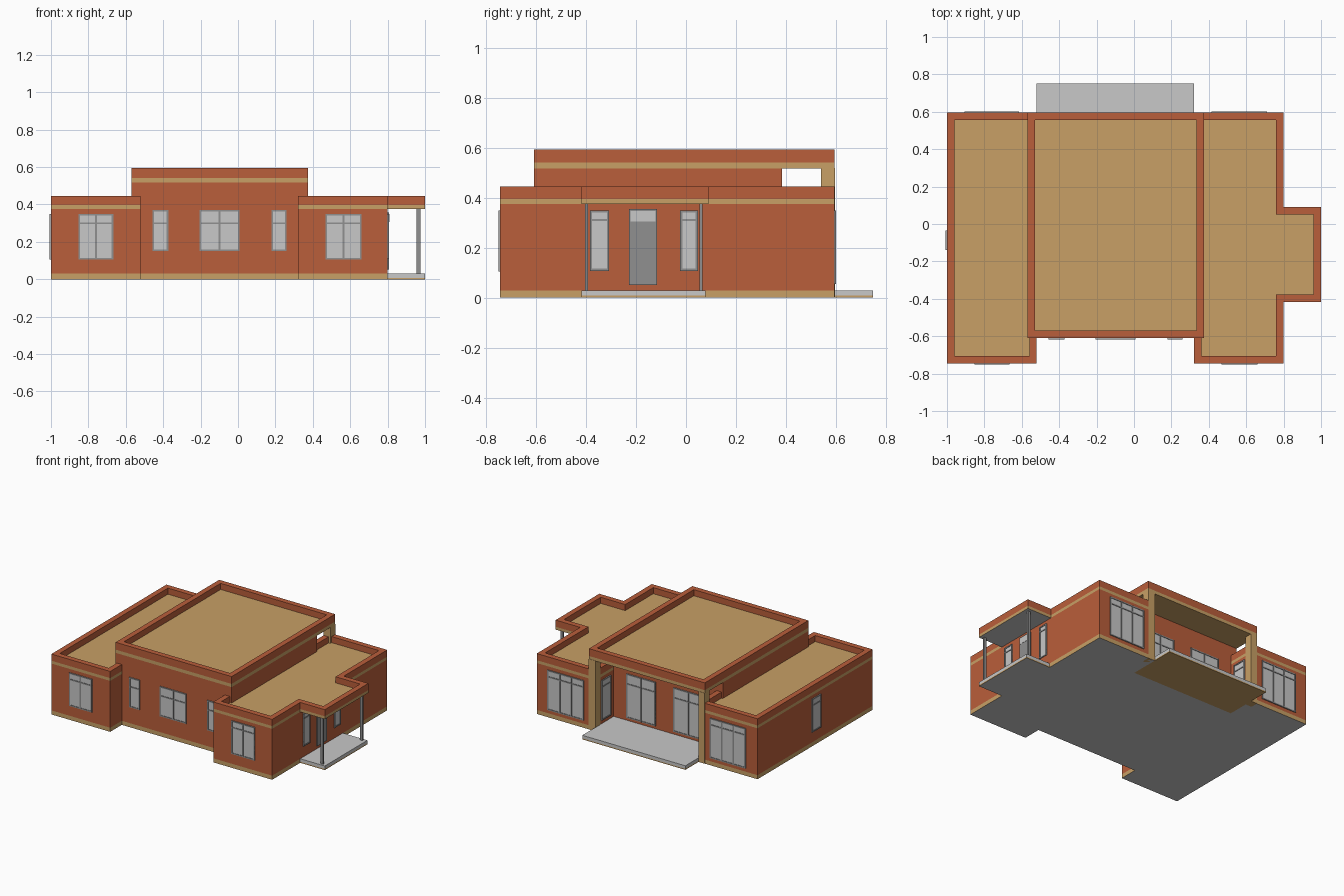
import bpy, bmesh
from mathutils import Vector

if "Cube" in bpy.data.objects:
    bpy.data.objects.remove(bpy.data.objects["Cube"])


def material(name, r, g, b):
    m = bpy.data.materials.new(name)
    m.diffuse_color = (r, g, b, 1)
    m.use_nodes = True
    m.node_tree.nodes["Principled BSDF"].inputs["Base Color"].default_value = m.diffuse_color
    return m


MATS = [material("brick", 0.491, 0.112, 0.043),
        material("sand", 0.578, 0.352, 0.133),
        material("light_grey", 0.578, 0.578, 0.578),
        material("mid_grey", 0.279, 0.279, 0.279)]
BRICK, SAND, LIGHT, GREY = range(4)


def finish(name, bm):
    mesh = bpy.data.meshes.new(name)
    bm.to_mesh(mesh)
    bm.free()
    for m in MATS:
        mesh.materials.append(m)
    ob = bpy.data.objects.new(name, mesh)
    bpy.context.collection.objects.link(ob)
    return ob


def rect(x0, x1, y0, y1):
    return [(x0, y0), (x1, y0), (x1, y1), (x0, y1)]


def inset(outline, t):
    # move a counter-clockwise right-angled outline inward
    pts = [Vector(p) for p in outline]
    out = []
    for i, p in enumerate(pts):
        a = (p - pts[i - 1]).normalized()
        b = (pts[(i + 1) % len(pts)] - p).normalized()
        out.append(p + t * (Vector((-a.y, a.x)) + Vector((-b.y, b.x))))
    return out


def prism(name, outline, z0, strips, bottom, top=None, roof_z=None):
    # stacked wall strips (top height, colour); optional parapet with sunken roof
    bm = bmesh.new()

    def ring(pts, z):
        return [bm.verts.new((p[0], p[1], z)) for p in pts]

    def bridge(a, b, mat):
        for i in range(len(a)):
            j = (i + 1) % len(a)
            bm.faces.new((a[i], a[j], b[j], b[i])).material_index = mat

    low = ring(outline, z0)
    bm.faces.new(low[::-1]).material_index = bottom
    for z, mat in strips:
        high = ring(outline, z)
        bridge(low, high, mat)
        low = high
    if roof_z is not None:
        inner = inset(outline, 0.04)
        rim = ring(inner, strips[-1][0])
        floor = ring(inner, roof_z)
        bridge(low, rim, BRICK)
        bridge(rim, floor, BRICK)
        bm.faces.new(floor).material_index = SAND
    elif top is not None:
        bm.faces.new(low).material_index = top
    return finish(name, bm)


def add_box(bm, corners, mat):
    a, b = corners
    vs = [bm.verts.new((x, y, z)) for x in (a[0], b[0]) for y in (a[1], b[1]) for z in (a[2], b[2])]
    new = [bm.faces.new([vs[i] for i in q]) for q in
           ((0, 1, 3, 2), (4, 6, 7, 5), (0, 4, 5, 1), (2, 3, 7, 6), (0, 2, 6, 4), (1, 5, 7, 3))]
    for f in new:
        f.material_index = mat
    bmesh.ops.recalc_face_normals(bm, faces=new)


def window(name, axis, wall, side, u0, u1, z0, z1, panes=1, transom=0.30, w=0.009, door=False):
    # plate on a wall: axis is the wall's normal axis, side is its direction
    bm = bmesh.new()

    def plate(a, b, c, d, depth, mat):
        w0, w1 = wall - 0.002 * side, wall + depth * side
        if axis == 'x':
            add_box(bm, ((w0, a, c), (w1, b, d)), mat)
        else:
            add_box(bm, ((a, w0, c), (b, w1, d)), mat)

    if door:
        plate(u0, u1, z0, z1, 0.008, GREY)
        plate(u0 + 0.006, u1 - 0.006, transom, z1 - 0.008, 0.0095, LIGHT)
        return finish(name, bm)
    plate(u0, u1, z0, z1, 0.003, LIGHT)
    for i in range(panes + 1):
        c = u0 + w / 2 + (u1 - u0 - w) * i / panes
        plate(c - w / 2, c + w / 2, z0, z1, 0.007, GREY)
    for c in (z0 + w / 2, transom, z1 - w / 2):
        plate(u0, u1, c - w / 2, c + w / 2, 0.0065, GREY)
    return finish(name, bm)


def box(name, a, b, mat):
    bm = bmesh.new()
    add_box(bm, (a, b), mat)
    return finish(name, bm)


# walls with sand plinth
WALL = [(0.03, SAND), (0.375, BRICK)]
prism("left_wing_walls", rect(-1, -0.52, -0.745, 0.595), 0, WALL, LIGHT)
prism("right_wing_walls", rect(0.32, 0.80, -0.745, 0.595), 0, WALL, LIGHT)
prism("centre_walls", rect(-0.52, 0.32, -0.61, 0.385), 0, [(0.03, SAND), (0.39, BRICK)], LIGHT)
prism("centre_upper_walls", rect(-0.57, 0.375, -0.61, 0.385), 0.39, [(0.517, BRICK)], BRICK)

# parapet roofs
EDGE = [(0.396, SAND), (0.445, BRICK)]
prism("left_wing_roof", rect(-1, -0.52, -0.745, 0.595), 0.375, EDGE, LIGHT, roof_z=0.40)
prism("right_wing_roof", [(0.32, -0.745), (0.80, -0.745), (0.80, -0.418), (1.0, -0.418),
                          (1.0, 0.09), (0.80, 0.09), (0.80, 0.595), (0.32, 0.595)],
      0.375, EDGE, LIGHT, roof_z=0.40)
prism("centre_roof", rect(-0.57, 0.375, -0.61, 0.595), 0.517,
      [(0.541, SAND), (0.595, BRICK)], SAND, roof_z=0.55)

# porch floors and supports
FLOOR = [(0.008, SAND), (0.03, LIGHT)]
prism("back_porch_floor", rect(-0.52, 0.32, 0.385, 0.75), 0, FLOOR, SAND, top=LIGHT)
prism("side_porch_floor", rect(0.80, 1.0, -0.418, 0.078), 0, FLOOR, LIGHT, top=LIGHT)
box("back_pillar_right", (0.318, 0.54, 0), (0.375, 0.597, 0.52), SAND)
box("back_pillar_left", (-0.57, 0.54, 0), (-0.518, 0.597, 0.52), SAND)
for n, y in (("front", -0.398), ("back", 0.06)):
    box("side_porch_post_" + n, (0.955, y - 0.006, 0.03), (0.976, y + 0.006, 0.376), GREY)

# front windows
window("front_window_left_wing", 'y', -0.745, -1, -0.853, -0.666, 0.105, 0.35, 2)
window("front_window_right_wing", 'y', -0.745, -1, 0.468, 0.66, 0.105, 0.35, 2)
window("front_window_narrow_left", 'y', -0.61, -1, -0.457, -0.372, 0.15, 0.37)
window("front_window_centre", 'y', -0.61, -1, -0.206, 0.008, 0.15, 0.37, 2)
window("front_window_narrow_right", 'y', -0.61, -1, 0.179, 0.26, 0.15, 0.37)

# side windows and door
window("side_window_front", 'x', 0.80, 1, -0.385, -0.308, 0.108, 0.35, transom=0.312)
window("side_window_back", 'x', 0.80, 1, -0.024, 0.048, 0.108, 0.35, transom=0.312)
window("side_door", 'x', 0.80, 1, -0.228, -0.116, 0.052, 0.356, transom=0.305, door=True)
window("left_wall_window", 'x', -1, -1, -0.14, -0.035, 0.105, 0.35)

# back windows
window("back_window_left_wing", 'y', 0.595, 1, -0.905, -0.615, 0.055, 0.35, 3)
window("back_window_right_wing", 'y', 0.595, 1, 0.415, 0.71, 0.055, 0.35, 3)
window("porch_window_left", 'y', 0.385, 1, -0.41, -0.17, 0.05, 0.375, 2)
window("porch_window_right", 'y', 0.385, 1, -0.023, 0.213, 0.05, 0.375, 2)
window("porch_side_window_left", 'x', -0.52, 1, 0.42, 0.53, 0.055, 0.35)
window("porch_side_window_right", 'x', 0.32, -1, 0.42, 0.53, 0.055, 0.35)
